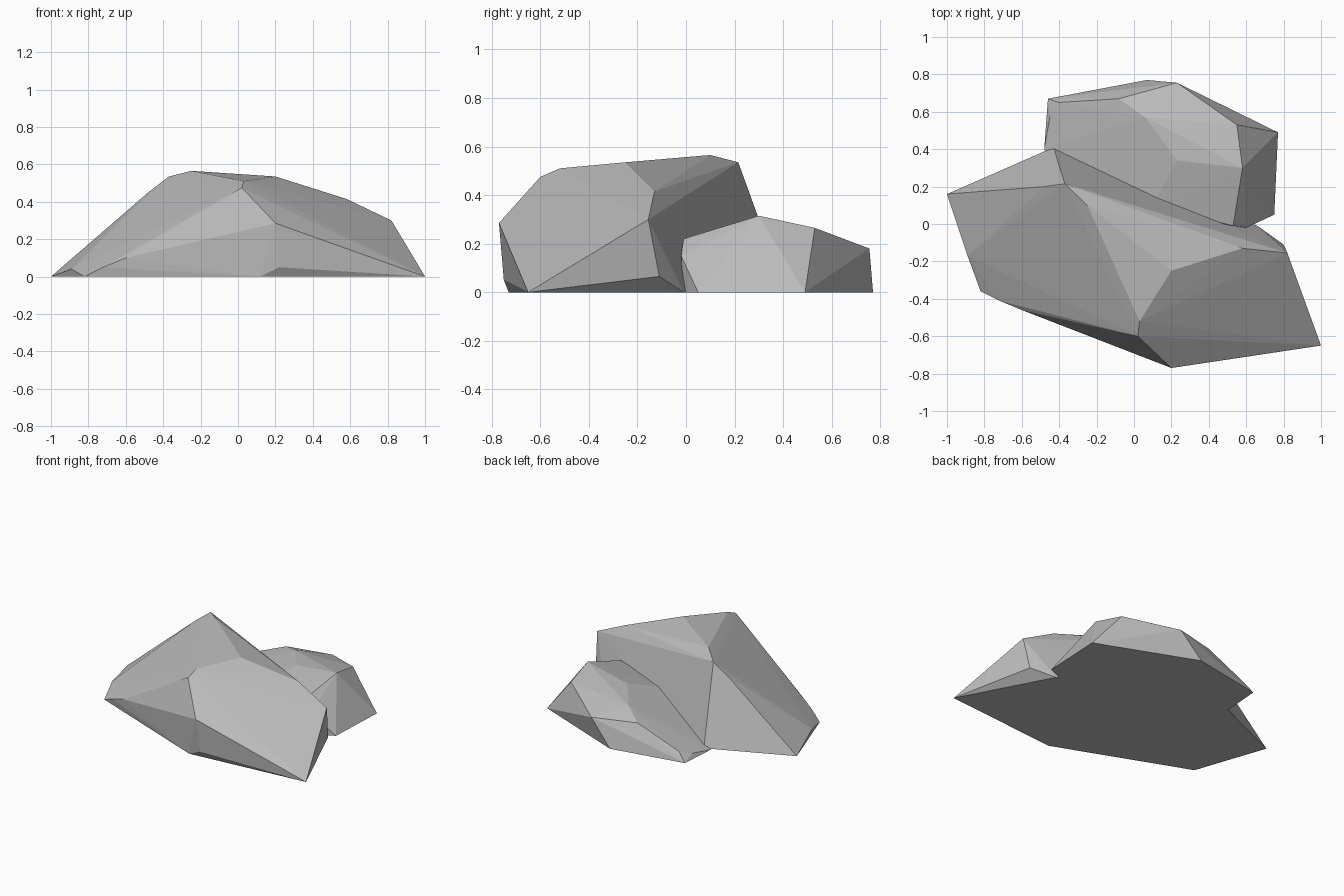
import bpy, bmesh

# One grey stone colour
stone = bpy.data.materials.new("stone_grey")
stone.diffuse_color = (0.5, 0.5, 0.5, 1.0)


def boulder(name, corners):
    """Faceted stone: convex hull around a few corner points."""
    bm = bmesh.new()
    for c in corners:
        bm.verts.new(c)
    bmesh.ops.convex_hull(bm, input=bm.verts[:])
    loose = [v for v in bm.verts if not v.link_faces]
    bmesh.ops.delete(bm, geom=loose, context='VERTS')
    bmesh.ops.dissolve_limit(bm, angle_limit=0.01, verts=bm.verts[:], edges=bm.edges[:])
    bmesh.ops.recalc_face_normals(bm, faces=bm.faces[:])
    mesh = bpy.data.meshes.new(name)
    bm.to_mesh(mesh)
    bm.free()
    mesh.materials.append(stone)
    obj = bpy.data.objects.new(name, mesh)
    bpy.context.collection.objects.link(obj)
    return obj


# Large front stone
boulder("large_boulder", [
    # ground outline
    (1.0, -0.65, 0), (0.12, -0.73, 0), (-0.82, -0.36, 0),
    (-1.0, 0.16, 0), (-0.43, 0.41, 0), (0.66, -0.01, 0),
    # low flank corners
    (0.22, -0.75, 0.05), (-0.60, -0.46, 0.10), (-0.72, -0.41, 0.05),
    (-0.89, -0.17, 0.04), (0.80, -0.11, 0.065),
    # upper ridge
    (0.20, -0.77, 0.285), (0.02, -0.60, 0.475), (0.03, -0.52, 0.51),
    (0.20, -0.25, 0.535), (0.58, -0.13, 0.415), (0.82, -0.155, 0.30),
    (-0.25, 0.10, 0.565), (-0.37, 0.215, 0.535), (-0.48, 0.20, 0.45),
])

# Smaller rear stone, its front side buried in the large one
boulder("small_boulder", [
    # ground outline
    (0.77, 0.49, 0), (0.75, 0.05, 0), (0.62, -0.01, 0), (0.07, 0.77, 0),
    (-0.46, 0.67, 0), (-0.48, 0.40, 0), (-0.30, 0.15, 0),
    # top rim
    (0.53, -0.01, 0.22), (0.60, -0.02, 0.15), (0.58, 0.30, 0.315),
    (0.55, 0.53, 0.265), (0.23, 0.755, 0.18), (-0.08, 0.67, 0.19),
    (-0.40, 0.65, 0.06), (-0.45, 0.57, 0.03),
    # crown
    (0.23, 0.34, 0.265), (0.06, 0.57, 0.24), (0.10, 0.10, 0.18),
])
